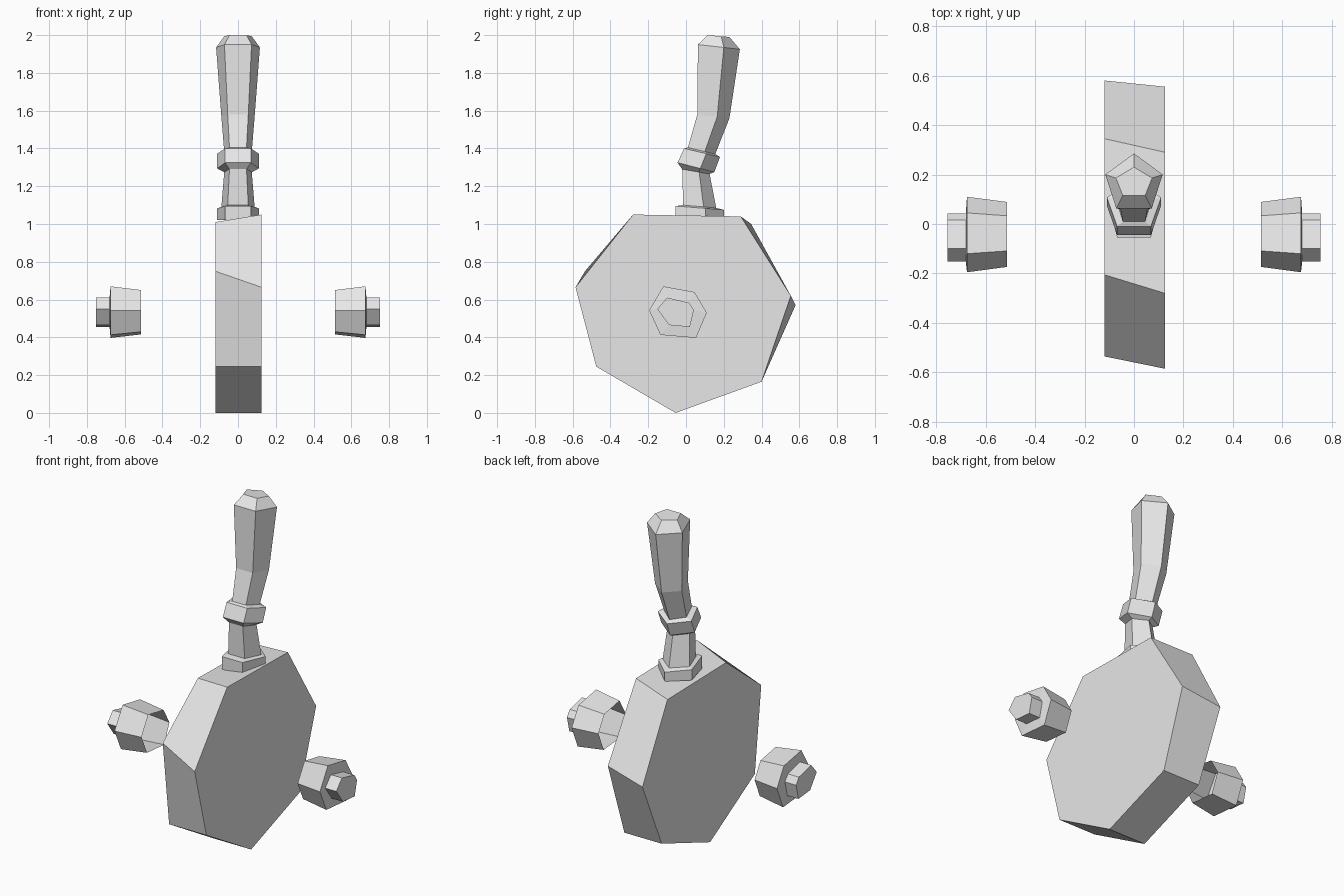
import bpy
import bmesh

if "Cube" in bpy.data.objects:
    bpy.data.objects.remove(bpy.data.objects["Cube"])

grey = bpy.data.materials.new("light_grey")
grey.diffuse_color = (0.8, 0.8, 0.8, 1)
grey.use_nodes = True
grey.node_tree.nodes["Principled BSDF"].inputs["Base Color"].default_value = grey.diffuse_color


def loft(name, rings, cap_start=True, cap_end=True):
    """Skin a list of equal-length vertex rings with flat quads."""
    bm = bmesh.new()
    loops = [[bm.verts.new(p) for p in ring] for ring in rings]
    n = len(loops[0])
    for a, b in zip(loops, loops[1:]):
        for i in range(n):
            j = (i + 1) % n
            bm.faces.new((a[i], a[j], b[j], b[i]))
    if cap_start:
        bm.faces.new(loops[0][::-1])
    if cap_end:
        bm.faces.new(loops[-1])
    bmesh.ops.recalc_face_normals(bm, faces=bm.faces[:])
    mesh = bpy.data.meshes.new(name)
    bm.to_mesh(mesh)
    bm.free()
    mesh.materials.append(grey)
    obj = bpy.data.objects.new(name, mesh)
    bpy.context.collection.objects.link(obj)
    return obj


# Seven-sided disc, slightly skewed between its two faces
right_face = [(-0.28, 1.05), (0.29, 1.04), (0.555, 0.62), (0.40, 0.165),
              (-0.055, 0.0), (-0.475, 0.245), (-0.585, 0.665)]
left_face = [(-0.205, 1.01), (0.345, 1.0), (0.58, 0.57), (0.40, 0.165),
             (-0.055, 0.0), (-0.475, 0.245), (-0.535, 0.75)]
loft("disc", [[(-0.12, y, z) for y, z in left_face],
              [(0.125, y, z) for y, z in right_face]])

# Side knobs: hexagonal cup, open towards the disc, with a small hexagonal tip
cup = [(-0.12, 0.67), (0.045, 0.64), (0.11, 0.53),
       (0.053, 0.397), (-0.135, 0.413), (-0.195, 0.543)]
tip = [(-0.10, 0.61), (0.016, 0.583), (0.042, 0.545),
       (0.02, 0.455), (-0.09, 0.465), (-0.152, 0.55)]
cy, cz = -0.04, 0.53
for side, label in ((1, "right"), (-1, "left")):
    inner = [(side * 0.513, cy + (y - cy) * 0.86, cz + (z - cz) * 0.86) for y, z in cup]
    outer = [(side * 0.675, y, z) for y, z in cup]
    tip_base = [(side * 0.68, y, z) for y, z in tip]
    tip_end = [(side * 0.753, y, z) for y, z in tip]
    loft(label + "_knob", [inner, outer, tip_base, tip_end], cap_start=False)


# Bent five-sided lever; each ring: front y, z, back y, z, half width
def pentagon(fy, fz, by, bz, w):
    t = 0.618
    sy, sz = fy + (by - fy) * t, fz + (bz - fz) * t
    f = w * 0.618
    return [(-f, fy, fz), (f, fy, fz), (w, sy, sz), (0, by, bz), (-w, sy, sz)]


sections = [
    (-0.055, 1.02, 0.20, 1.02, 0.11),      # collar
    (-0.055, 1.095, 0.20, 1.075, 0.11),
    (-0.015, 1.10, 0.16, 1.085, 0.088),    # stem
    (-0.02, 1.29, 0.125, 1.265, 0.073),
    (-0.045, 1.325, 0.15, 1.275, 0.11),    # ring
    (-0.01, 1.40, 0.18, 1.355, 0.11),
    (0.01, 1.405, 0.155, 1.37, 0.073),     # grip
    (0.06, 1.58, 0.23, 1.56, 0.088),
    (0.063, 1.95, 0.285, 1.925, 0.116),
    (0.115, 2.0, 0.23, 1.99, 0.073),       # rounded end
]
loft("lever", [pentagon(*s) for s in sections], cap_start=False)
